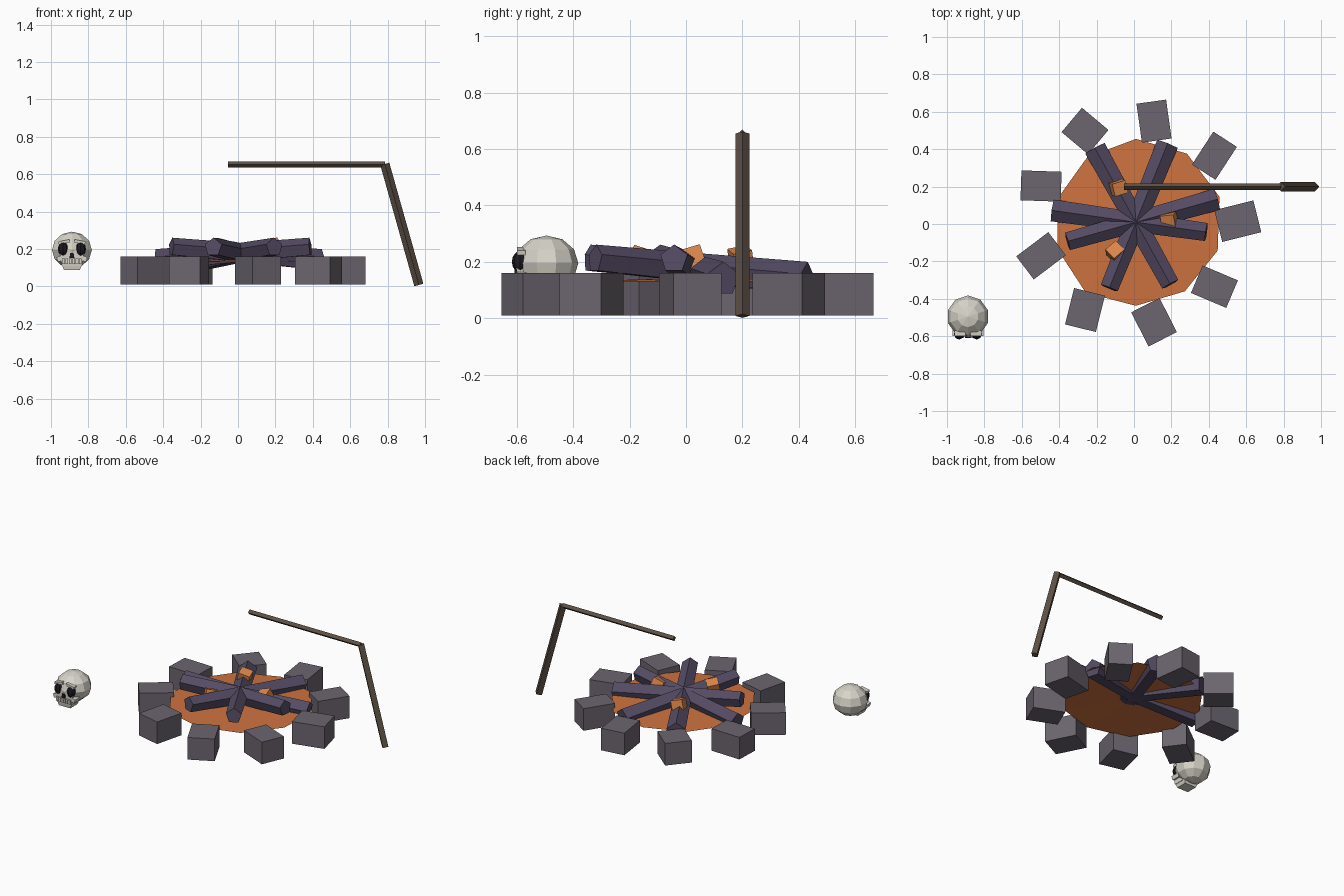
import bpy, bmesh, math
from mathutils import Vector, Matrix, Euler

if "Cube" in bpy.data.objects:
    bpy.data.objects.remove(bpy.data.objects["Cube"])


def mat(name, rgb):
    m = bpy.data.materials.new(name)
    m.diffuse_color = (*rgb, 1)
    m.use_nodes = True
    m.node_tree.nodes["Principled BSDF"].inputs["Base Color"].default_value = m.diffuse_color
    return m


STONE = mat("stone", (0.15, 0.13, 0.16))
CHAR = mat("charred_wood", (0.09, 0.07, 0.125))
EMBER = mat("ember", (0.62, 0.17, 0.05))
GLOW = mat("glowing_coal", (0.72, 0.24, 0.07))
WOOD = mat("wood", (0.11, 0.08, 0.06))
BONE = mat("bone", (0.68, 0.66, 0.58))
DARK = mat("socket", (0.012, 0.01, 0.015))


def finish(name, bm, material):
    bmesh.ops.recalc_face_normals(bm, faces=bm.faces)
    me = bpy.data.meshes.new(name)
    bm.to_mesh(me)
    bm.free()
    ob = bpy.data.objects.new(name, me)
    bpy.context.collection.objects.link(ob)
    me.materials.append(material)
    return ob


def box(name, loc, size, material, rot=(0, 0, 0), taper=(1, 1)):
    """Box; taper scales the bottom face in x and y."""
    bm = bmesh.new()
    bmesh.ops.create_cube(bm, size=1)
    for v in bm.verts:
        if v.co.z < 0:
            v.co.x *= taper[0]
            v.co.y *= taper[1]
        v.co = Vector(a * b for a, b in zip(v.co, size))
    bm.transform(Matrix.Translation(loc) @ Euler(rot).to_matrix().to_4x4())
    return finish(name, bm, material)


def pole(name, p0, p1, r0, r1, sides, material):
    """Tapered prism between two points with one edge facing up."""
    p0, p1 = Vector(p0), Vector(p1)
    d = (p1 - p0).normalized()
    side = d.cross(Vector((0, 0, 1))).normalized()
    up = side.cross(d)
    bm = bmesh.new()
    rings = []
    for p, r in ((p0, r0), (p1, r1)):
        rings.append([bm.verts.new(p + r * (math.cos(a) * up + math.sin(a) * side))
                      for a in (math.tau * i / sides for i in range(sides))])
    for i in range(sides):
        j = (i + 1) % sides
        bm.faces.new((rings[0][i], rings[0][j], rings[1][j], rings[1][i]))
    for ring in rings:
        bm.faces.new(ring)
    return finish(name, bm, material)


def ball(name, loc, radii, material, seg=10, rings=6):
    bm = bmesh.new()
    bmesh.ops.create_uvsphere(bm, u_segments=seg, v_segments=rings, radius=1)
    bm.transform(Matrix.Translation(loc) @ Matrix.Diagonal((*radii, 1)))
    return finish(name, bm, material)


# Ring of hearth stones: x, y, length, width, angle
stones = [(.107, .55, .21, .16, 98), (.43, .365, .21, .15, 57), (.555, .015, .215, .175, 14),
          (.43, -.335, .205, .16, -23), (.107, -.525, .205, .17, -63), (-.262, -.46, .2, .17, 256),
          (-.497, -.17, .215, .155, 37), (-.497, .203, .215, .16, -2), (-.262, .497, .185, .17, -40)]
for i, (x, y, l, w, a) in enumerate(stones):
    box(f"hearth_stone_{i + 1}", (x, y, .085), (l, w, .15), STONE, (0, 0, math.radians(a)))

# Uneven ten-sided ember bed
bm = bmesh.new()
centre = bm.verts.new((.01, .005, .142))
radii = [.455, .465, .47, .46, .445, .437, .455, .44, .44, .442]
rim = []
for i, r in enumerate(radii):
    a = math.radians(90 - 36 * i)
    rim.append(bm.verts.new((.01 + r * math.cos(a), r * math.sin(a), .13)))
for i in range(10):
    bm.faces.new((centre, rim[i], rim[(i + 1) % 10]))
finish("ember_bed", bm, EMBER)

# Four crossed charred logs, thick end low
for i, deg in enumerate((15.7, 68, 119, 172)):
    c, s = math.cos(math.radians(deg)), math.sin(math.radians(deg))
    pole(f"charred_log_{i + 1}", (.01 + .45 * c, .01 + .45 * s, .138),
         (.01 - .38 * c, .01 - .38 * s, .21), .062, .051, 5, CHAR)

# Glowing coals between the logs
for i, (x, y, rot) in enumerate([(-.085, .195, (.2, .25, .3)), (.19, .025, (.3, -.3, .1)),
                                 (-.1, -.15, (-.3, .2, .7))]):
    box(f"coal_{i + 1}", (x, y, .205), (.075, .07, .08), GLOW, rot)

# Leaning post and spit arm
pole("spit_post", (.967, .2, .008), (.785, .2, .655), .025, .025, 4, WOOD)
pole("spit_arm", (.785, .2, .652), (-.053, .2, .652), .017, .017, 4, WOOD)

# Skull
SX, SY = -.888, -.495
ball("skull_cranium", (SX, SY, .195), (.112, .113, .098), BONE)
box("skull_face", (SX, SY - .07, .155), (.135, .075, .09), BONE, taper=(.8, .9))
box("skull_jaw", (SX, SY - .06, .105), (.112, .09, .036), BONE, taper=(.75, .85))
box("skull_nose", (SX, SY - .107, .165), (.018, .014, .026), DARK, taper=(1.5, 1))
for s, label in ((-1, "left"), (1, "right")):
    ball(f"eye_socket_{label}", (SX + s * .047, SY - .093, .2), (.028, .03, .038), DARK, 8, 6)
    box(f"cheekbone_{label}", (SX + s * .06, SY - .075, .15), (.04, .06, .026), BONE, (0, s * .3, 0))
    box(f"brow_{label}", (SX + s * .042, SY - .09, .238), (.06, .03, .016), BONE, (0, s * .2, 0))
for i in range(6):
    box(f"tooth_{i + 1}", (SX + (i - 2.5) * .018, SY - .108, .135), (.014, .014, .028), BONE)
